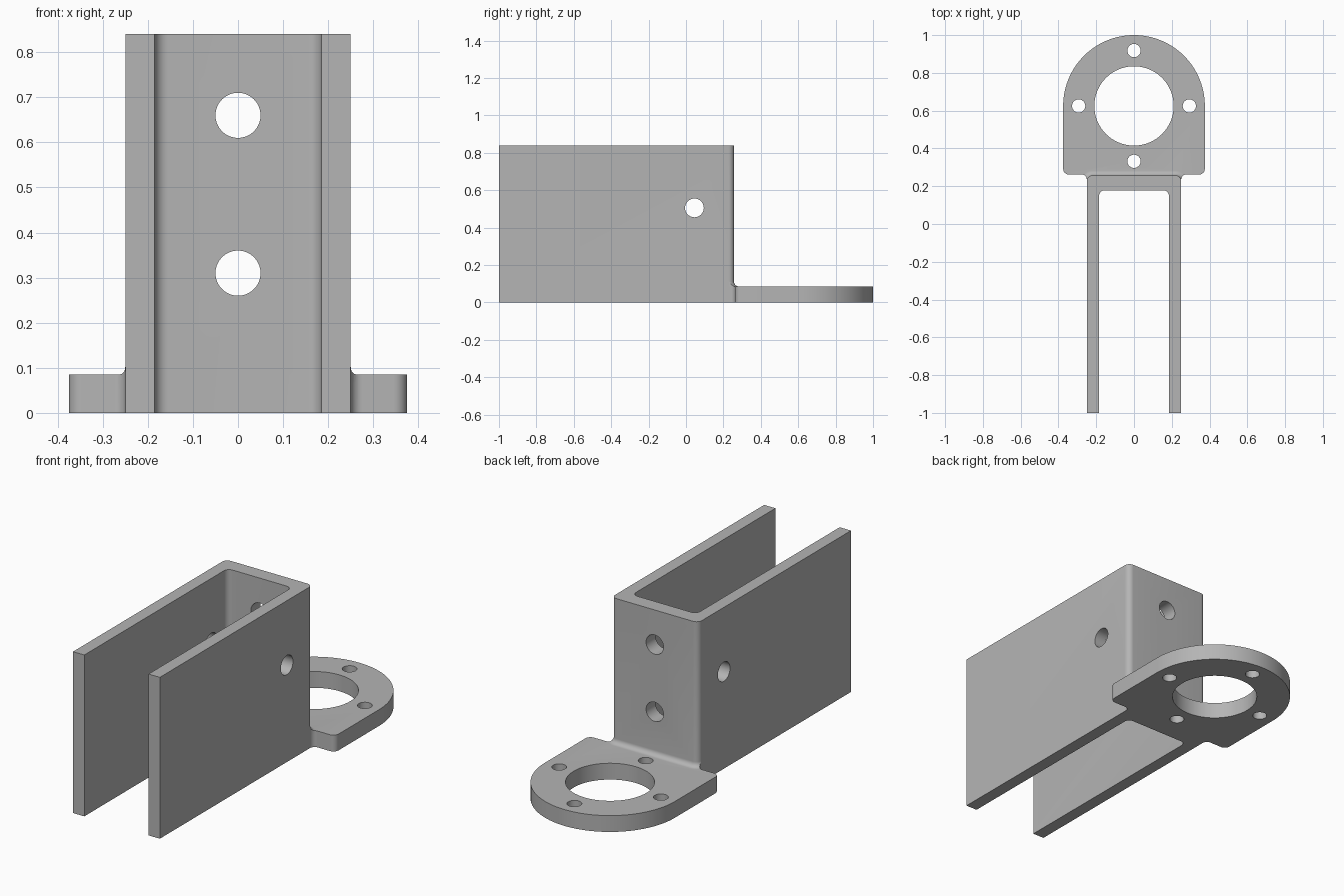
import bpy, bmesh
from math import sin, cos, pi, radians

if "Cube" in bpy.data.objects:
    bpy.data.objects.remove(bpy.data.objects["Cube"], do_unlink=True)

H, T = 0.84, 0.085              # channel height, flange thickness
W, BACK, R = 0.25, 0.257, 0.03  # channel half width, back face, corner radius
EDGE, RING_Y, RING_R = 0.262, 0.625, 0.375
FIL = 0.026                     # blend radius between channel and flange

steel = bpy.data.materials.new("steel grey")
steel.use_nodes = True
grey = (0.46, 0.46, 0.46, 1)
steel.diffuse_color = grey
steel.node_tree.nodes["Principled BSDF"].inputs["Base Color"].default_value = grey


def arc(cx, cy, r, start, end, n=8):
    angles = [radians(start + (end - start) * i / n) for i in range(n + 1)]
    return [(cx + r * cos(a), cy + r * sin(a)) for a in angles]


def mirrored(half):
    """Close a right-hand half outline with its mirror image."""
    return half + [(-x, y) for x, y in reversed(half)]


def loft(name, sections):
    """Solid through a stack of (z, outline) sections."""
    bm = bmesh.new()
    rings = [[bm.verts.new((x, y, z)) for x, y in pts] for z, pts in sections]
    bm.faces.new(rings[0][::-1])
    bm.faces.new(rings[-1])
    n = len(rings[0])
    for a, b in zip(rings, rings[1:]):
        for i in range(n):
            j = (i + 1) % n
            bm.faces.new((a[i], a[j], b[j], b[i]))
    bmesh.ops.recalc_face_normals(bm, faces=bm.faces)
    mesh = bpy.data.meshes.new(name)
    bm.to_mesh(mesh)
    bm.free()
    mesh.materials.append(steel)
    obj = bpy.data.objects.new(name, mesh)
    bpy.context.collection.objects.link(obj)
    return obj


def combine(target, other, operation):
    mod = target.modifiers.new(operation.lower(), "BOOLEAN")
    mod.operation, mod.solver, mod.object = operation, "EXACT", other
    bpy.context.view_layer.objects.active = target
    bpy.ops.object.modifier_apply(modifier=mod.name)
    bpy.data.objects.remove(other, do_unlink=True)


def drill(target, centre, radius, depth, rotation=(0, 0, 0)):
    bpy.ops.mesh.primitive_cylinder_add(vertices=64, radius=radius, depth=depth,
                                        location=centre, rotation=rotation)
    cutter = bpy.context.object
    cutter.data.materials.append(steel)
    combine(target, cutter, "DIFFERENCE")


# U-shaped channel, open at the front, rounded at the back corners
outer = [(W, -1)] + arc(W - R, BACK - R, R, 0, 90)
inner = arc(0.185 - R, 0.178 - R, R, 90, 0) + [(0.185, -1)]
right_side = outer + [(-x, y) for x, y in reversed(outer)]
inside = [(-x, y) for x, y in reversed(inner)] + inner
bracket = loft("mounting_bracket", [(z, right_side + inside) for z in (0, H)])

# Round flange outline, blended into the channel at its neck
neck = [(W - 0.02, 0.21), (W, 0.21)] + arc(W + FIL, EDGE - FIL, FIL, 180, 90)
corner = arc(RING_R - R, EDGE + R, R, -90, 0)
flange_outline = mirrored(neck + corner + arc(0, RING_Y, RING_R, 0, 89, 40))
flange = loft("round_flange", [(z, flange_outline) for z in (0, T)])

# Concave blend above the flange, trimmed to the flange outline
sections = [(T - 0.02, FIL)]
for i in range(9):
    a = pi / 2 * i / 8
    sections.append((T + FIL * (1 - cos(a)), FIL * (1 - sin(a))))
blend = loft("neck_blend", [
    (z, mirrored([(W + d, 0.2)] + arc(W - R, BACK - R, R + d, 0, 90)))
    for z, d in sections])
trim = loft("blend_trim", [(z, flange_outline) for z in (0, 0.2)])
combine(blend, trim, "INTERSECT")

combine(bracket, flange, "UNION")
combine(bracket, blend, "UNION")

# Large flange opening and four screw holes
drill(bracket, (0, RING_Y, T / 2), 0.21, 0.3)
for dx, dy in ((1, 0), (-1, 0), (0, 1), (0, -1)):
    drill(bracket, (dx * 0.293, RING_Y + dy * 0.293, T / 2), 0.035, 0.12)

# Two holes in the back wall, one across both side walls
for z in (0.31, 0.66):
    drill(bracket, (0, 0.2, z), 0.05, 0.4, (pi / 2, 0, 0))
drill(bracket, (0, 0.045, 0.505), 0.05, 0.8, (0, pi / 2, 0))

# Smooth rounds, crisp edges
bpy.ops.object.select_all(action="DESELECT")
bracket.select_set(True)
bpy.context.view_layer.objects.active = bracket
bpy.ops.object.shade_smooth_by_angle(angle=radians(30))
